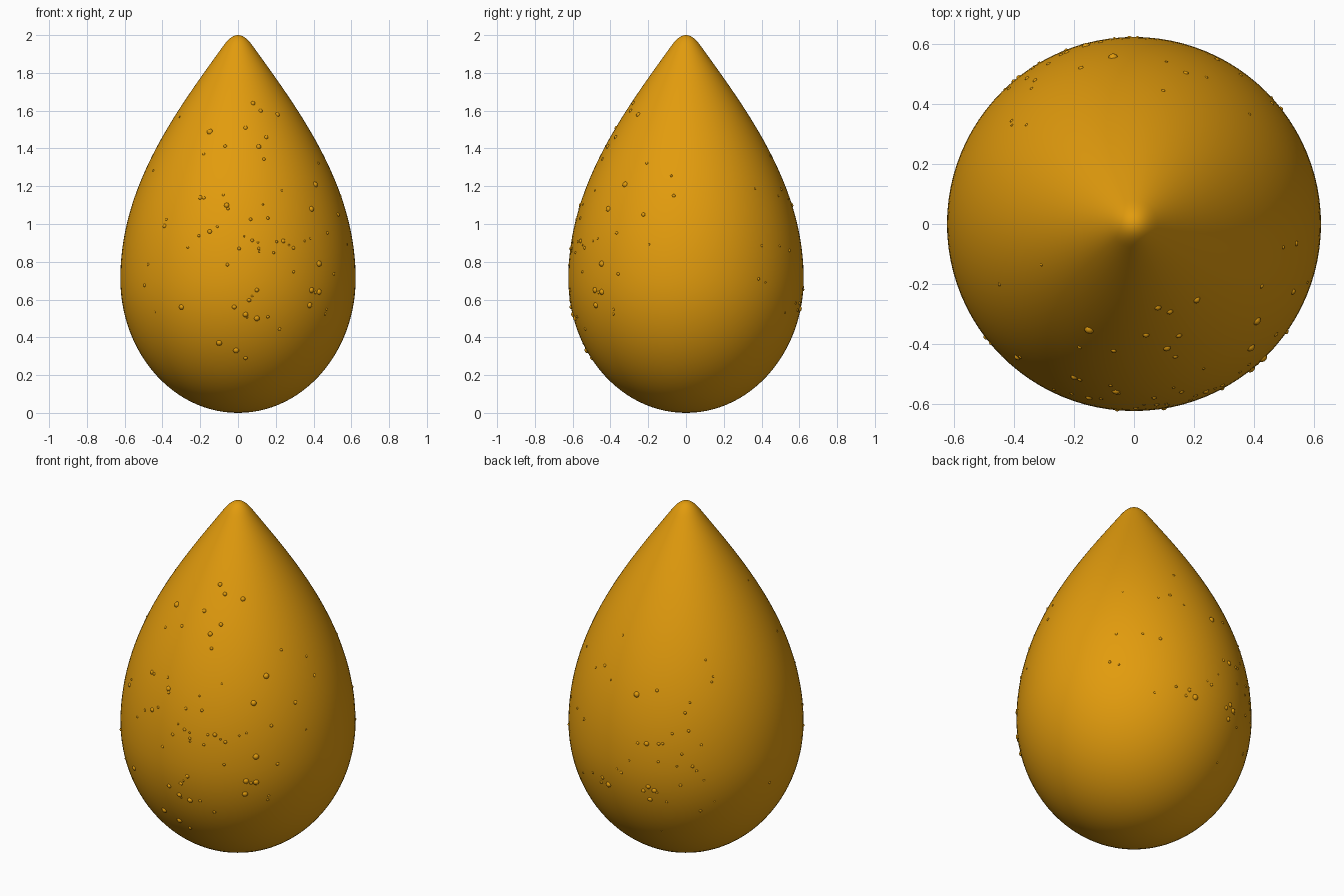
import bpy, bmesh, math, random
from mathutils import Vector, Matrix
from mathutils.geometry import interpolate_bezier

cube = bpy.data.objects.get("Cube")
if cube:
    bpy.data.objects.remove(cube, do_unlink=True)

amber = bpy.data.materials.new("amber")
amber.use_nodes = True
color = (0.76, 0.33, 0.004, 1)
amber.diffuse_color = color
amber.node_tree.nodes["Principled BSDF"].inputs["Base Color"].default_value = color


def add_object(name, bm):
    mesh = bpy.data.meshes.new(name)
    bm.to_mesh(mesh)
    bm.free()
    mesh.materials.append(amber)
    mesh.shade_smooth()
    obj = bpy.data.objects.new(name, mesh)
    bpy.context.collection.objects.link(obj)
    return obj


def arc(points, count):
    return interpolate_bezier(*[Vector((x, 0, z)) for x, z in points], count)


# Teardrop profile: round base, full shoulder, soft rounded tip
profile = arc([(0, 0), (0.345, 0), (0.623, 0.32), (0.623, 0.71)], 28)
profile += arc([(0.623, 0.71), (0.623, 1.2), (0.33, 1.593), (0.08, 1.94)], 36)[1:]
profile += arc([(0.08, 1.94), (0.05, 1.982), (0.027, 2), (0, 2)], 10)[1:]

# Teardrop body
bm = bmesh.new()
verts = [bm.verts.new(p) for p in profile]
edges = [bm.edges.new(pair) for pair in zip(verts, verts[1:])]
bmesh.ops.spin(bm, geom=verts + edges, cent=(0, 0, 0), axis=(0, 0, 1),
               angle=math.tau, steps=96)
bmesh.ops.remove_doubles(bm, verts=bm.verts, dist=0.0001)
bmesh.ops.recalc_face_normals(bm, faces=bm.faces)
add_object("teardrop_body", bm)


def radius_at(z):
    for a, b in zip(profile, profile[1:]):
        if a.z <= z <= b.z:
            return a.x + (b.x - a.x) * (z - a.z) / max(b.z - a.z, 1e-6)
    return 0


# Small raised beads scattered over the surface
random.seed(4)
beads = bmesh.new()


def add_bead(angle, z, size):
    r = radius_at(z)
    slope = (radius_at(z + 0.02) - radius_at(z - 0.02)) / 0.04
    out = Vector((math.cos(angle), math.sin(angle), -slope)).normalized()
    place = Vector((r * math.cos(angle), r * math.sin(angle), z)) - out * size * 0.35
    bmesh.ops.create_icosphere(beads, subdivisions=2, radius=size,
                               matrix=Matrix.Translation(place))


# Larger beads as x, z pairs on the front and on the back
front = [(.08, 1.64), (.12, 1.6), (.21, 1.58), (.04, 1.51), (.15, 1.46), (.11, 1.41),
         (-.15, 1.49), (.41, 1.21), (.39, 1.08), (-.2, 1.14), (-.06, 1.1), (-.15, .96),
         (-.39, .99), (.53, 1.05), (.24, .91), (.43, .79), (.39, .65), (.43, .64),
         (.38, .57), (.1, .65), (-.02, .56), (.04, .52), (.1, .5), (-.1, .37),
         (-.01, .33), (.04, .29), (-.3, .56)]
back = [(-.2, .58), (-.17, .52), (-.14, .57), (-.17, .6), (.12, .58), (.08, .55),
        (-.07, 1.1), (-.16, .85)]
for side, spots in ((-1, front), (1, back)):
    for x, z in spots:
        r = radius_at(z)
        y = side * math.sqrt(max(r * r - x * x, 0))
        add_bead(math.atan2(y, x), z, random.uniform(0.011, 0.018))

# Fine beads, denser towards the front and back
for middle, spread, count in ((-90, 35, 50), (105, 32, 40)):
    for _ in range(count):
        angle = math.radians(random.gauss(middle, spread))
        z = min(max(random.gauss(0.85, 0.25), 0.3), 1.65)
        add_bead(angle, z, random.uniform(0.005, 0.01))
add_object("surface_beads", beads)
